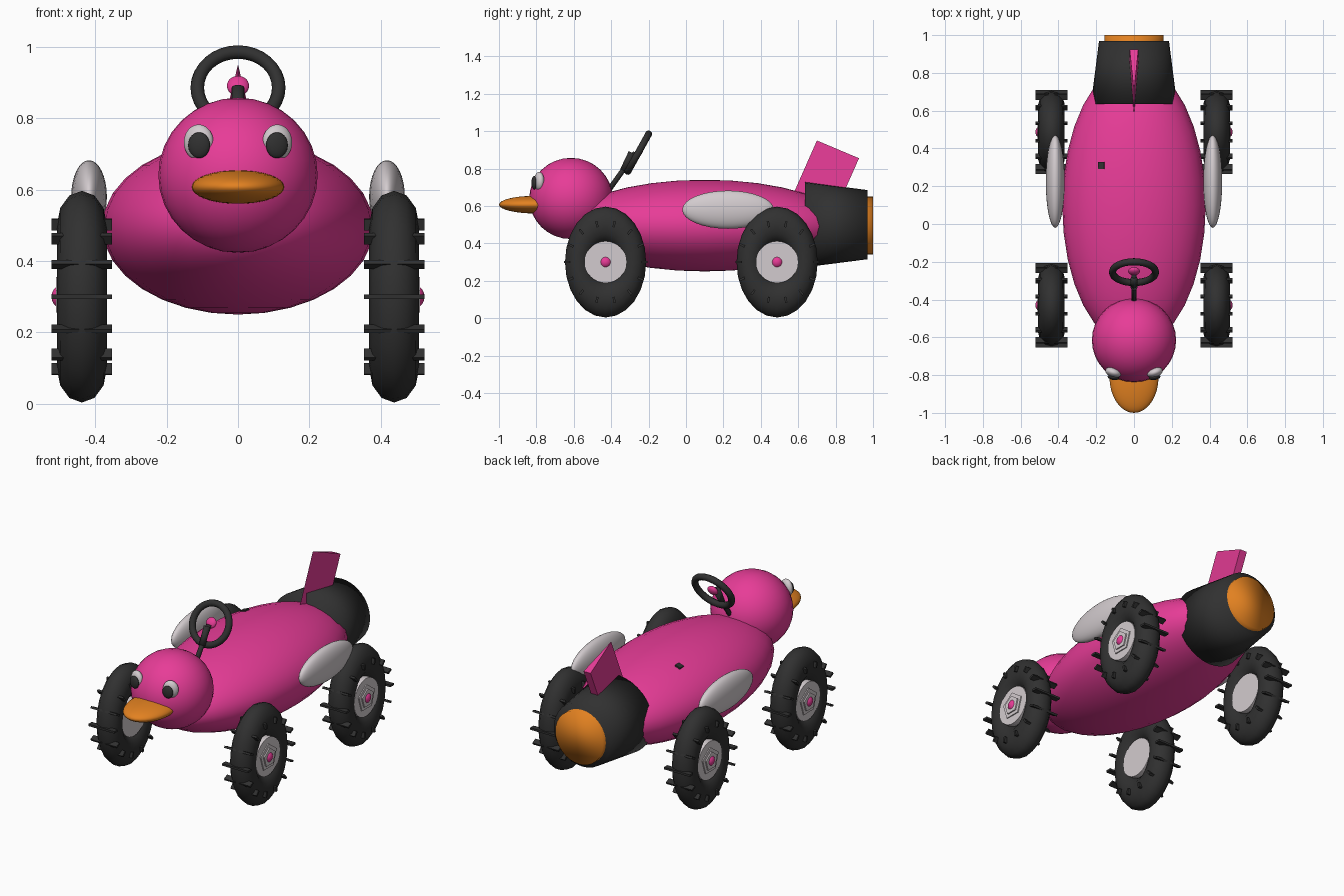
import bpy, bmesh
from math import pi, sin, cos, radians
from mathutils import Vector

old = bpy.data.objects.get("Cube")
if old:
    bpy.data.objects.remove(old, do_unlink=True)


def material(name, rgb):
    m = bpy.data.materials.new(name)
    m.use_nodes = True
    m.diffuse_color = (*rgb, 1)
    m.node_tree.nodes["Principled BSDF"].inputs["Base Color"].default_value = (*rgb, 1)
    return m


PINK = material("pink", (0.80, 0.045, 0.31))
BLACK = material("black", (0.03, 0.03, 0.03))
WHITE = material("off white", (0.65, 0.60, 0.62))
ORANGE = material("orange", (0.76, 0.22, 0.015))


def finish(name, mat, smooth=True):
    ob = bpy.context.object
    ob.name = name
    ob.data.materials.append(mat)
    if smooth:
        bpy.ops.object.shade_smooth()
    return ob


def ball(name, mat, loc, radii, rot=(0, 0, 0)):
    bpy.ops.mesh.primitive_uv_sphere_add(segments=32, ring_count=16, radius=1, location=loc, rotation=rot)
    bpy.context.object.scale = radii
    return finish(name, mat)


def rod(name, mat, a, b, r1, r2=None, sides=32, smooth=True):
    a, b = Vector(a), Vector(b)
    d = b - a
    bpy.ops.mesh.primitive_cone_add(vertices=sides, radius1=r1, radius2=r1 if r2 is None else r2,
                                    depth=d.length, location=(a + b) / 2,
                                    rotation=d.to_track_quat('Z', 'Y').to_euler())
    return finish(name, mat, smooth)


def box(name, mat, loc, size, rot=(0, 0, 0)):
    bpy.ops.mesh.primitive_cube_add(size=1, location=loc, rotation=rot)
    bpy.context.object.scale = size
    return finish(name, mat, False)


# Body, head and beak
ball("body", PINK, (0, 0.1, 0.495), (0.38, 0.75, 0.245))
ball("head", PINK, (0, -0.615, 0.64), (0.223, 0.223, 0.217))
ball("beak", ORANGE, (0, -0.81, 0.607), (0.13, 0.19, 0.047))

# Eyes and wings
for side, label in ((1, "left"), (-1, "right")):
    ball(label + "_eye", WHITE, (side * 0.11, -0.785, 0.732), (0.043, 0.026, 0.05),
         (0, 0, side * radians(18)))
    ball(label + "_pupil", BLACK, (side * 0.109, -0.812, 0.724), (0.031, 0.014, 0.036),
         (0, 0, side * radians(10)))
    ball(label + "_wing", WHITE, (side * 0.417, 0.225, 0.58), (0.05, 0.245, 0.102))

# Tail cone, exhaust and fin
rod("tail_cone", BLACK, (0, 0.635, 0.5), (0, 0.97, 0.5), 0.228, 0.185)
rod("exhaust", ORANGE, (0, 0.9, 0.495), (0, 1.0, 0.495), 0.155)

bm = bmesh.new()
top = bm.faces.new([bm.verts.new(p) for p in
                    ((0, 0.70, 0.95), (0.023, 0.925, 0.855), (-0.023, 0.925, 0.855))])
low = bmesh.ops.extrude_face_region(bm, geom=[top])
bmesh.ops.translate(bm, vec=(0, -0.126, -0.285),
                    verts=[v for v in low["geom"] if isinstance(v, bmesh.types.BMVert)])
if len(bm.faces) < 5:
    bm.faces.new([v for v in bm.verts if v.co.z > 0.8])
bmesh.ops.recalc_face_normals(bm, faces=bm.faces)
mesh = bpy.data.meshes.new("tail_fin")
bm.to_mesh(mesh)
bm.free()
fin = bpy.data.objects.new("tail_fin", mesh)
mesh.materials.append(PINK)
bpy.context.collection.objects.link(fin)

# Steering wheel, its column and hub
tilt = radians(61)
bpy.ops.mesh.primitive_torus_add(major_segments=32, minor_segments=10, major_radius=0.114,
                                 minor_radius=0.019, location=(0, -0.255, 0.885), rotation=(tilt, 0, 0))
finish("steering_wheel", BLACK)
rod("steering_column", BLACK, (0, -0.43, 0.66), (0, -0.27, 0.885), 0.014, sides=16)
rod("column_sleeve", BLACK, (0, -0.335, 0.79), (0, -0.29, 0.885), 0.018, sides=16)
ball("steering_hub", PINK, (0, -0.25, 0.89), (0.031, 0.031, 0.018), (tilt, 0, 0))

# Small patch on the back
box("back_patch", BLACK, (-0.172, 0.31, 0.7), (0.035, 0.035, 0.018), (0, radians(-18), 0))


# Wheels: tall tyre, fourteen treads, hub, five-sided nut and cap
def wheel(label, side, y):
    x, z = side * 0.437, 0.3
    bpy.ops.mesh.primitive_torus_add(major_segments=24, minor_segments=12, major_radius=0.147,
                                     minor_radius=0.07, location=(x, y, z), rotation=(0, pi / 2, 0))
    bpy.context.object.scale = (1.365, 1, 1)
    finish(label + "_tyre", BLACK)
    for i in range(14):
        a = 2 * pi * i / 14
        box(label + "_tread", BLACK, (x, y + 0.207 * cos(a), z + 0.207 * sin(a)),
            (0.17, 0.032, 0.012), (a, 0, 0))

    def disc(part, mat, start, end, r, sides):
        rod(label + part, mat, (x + side * start, y, z), (x + side * end, y, z), r,
            sides=sides, smooth=False)

    disc("_hub", WHITE, -0.058, 0.06, 0.112, 32)
    disc("_nut_base", WHITE, 0.05, 0.066, 0.078, 5)
    disc("_nut", WHITE, 0.06, 0.073, 0.055, 5)
    ball(label + "_cap", PINK, (x + side * 0.055, y, z), (0.03, 0.033, 0.033))


for side, name in ((1, "left"), (-1, "right")):
    wheel("front_" + name, side, -0.43)
    wheel("rear_" + name, side, 0.487)
